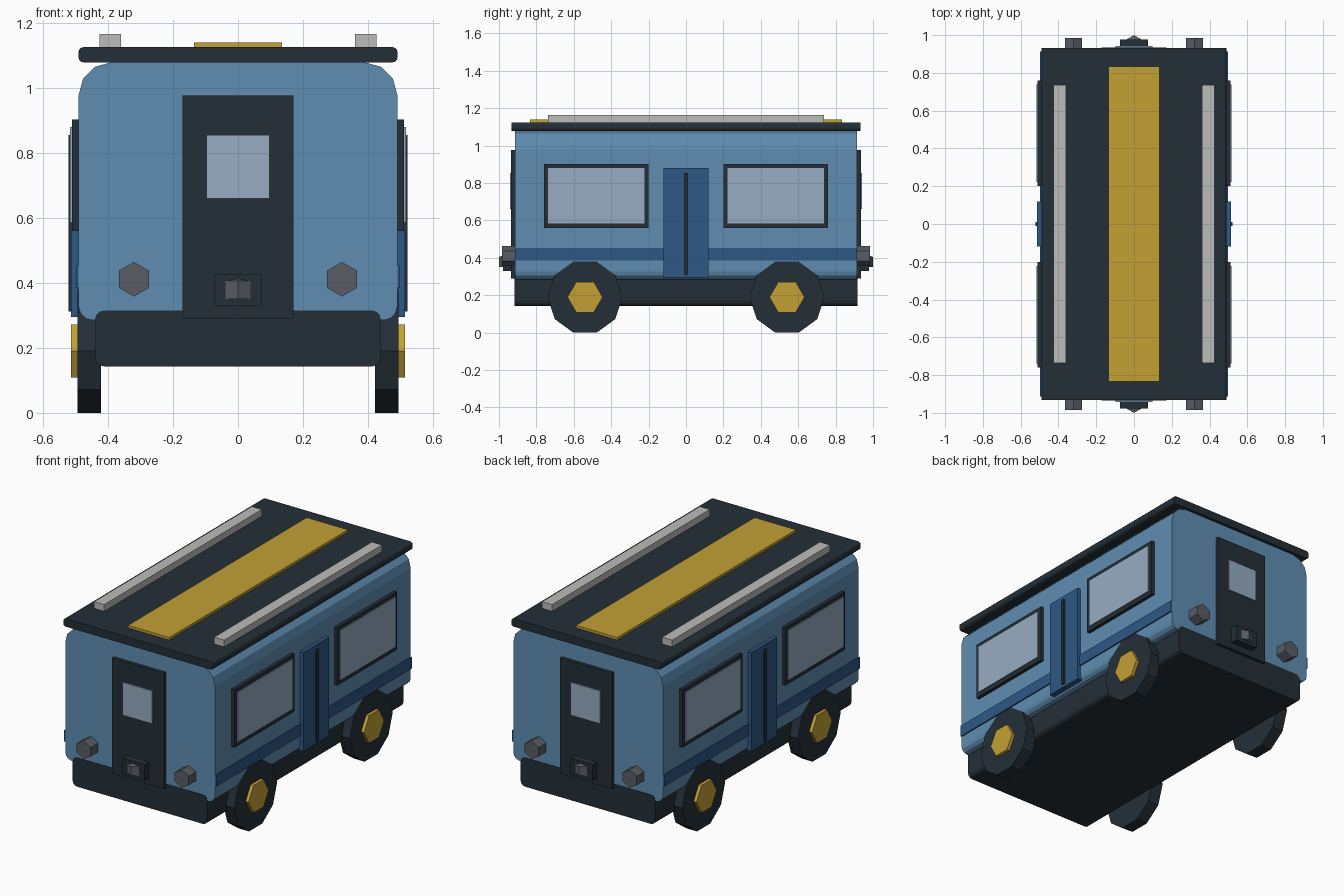
import bpy, bmesh, math

if "Cube" in bpy.data.objects:
    bpy.data.objects.remove(bpy.data.objects["Cube"])


def material(name, rgb):
    m = bpy.data.materials.new(name)
    lin = [((c / 255 + 0.055) / 1.055) ** 2.4 if c > 10 else c / 255 / 12.92 for c in rgb]
    m.diffuse_color = (*lin, 1)
    m.use_nodes = True
    m.node_tree.nodes["Principled BSDF"].inputs["Base Color"].default_value = m.diffuse_color
    return m


BLUE = material("body blue", (95, 141, 178))
NAVY = material("stripe blue", (46, 88, 133))
DARK = material("charcoal", (36, 47, 55))
GOLD = material("gold", (195, 161, 53))
PALE = material("light grey", (188, 188, 186))
GLASS = material("window glass", (150, 172, 194))
STEEL = material("steel grey", (88, 93, 101))


def prism(name, pts, axis, lo, hi, mat):
    """Extrude a 2D outline along an axis; outline is in the other two axes, in order."""
    lo, hi = min(lo, hi), max(lo, hi)

    def place(p, d):
        c = list(p)
        c.insert(axis, d)
        return c
    bm = bmesh.new()
    a = [bm.verts.new(place(p, lo)) for p in pts]
    b = [bm.verts.new(place(p, hi)) for p in pts]
    n = len(pts)
    bm.faces.new(a)
    bm.faces.new(b)
    for i in range(n):
        j = (i + 1) % n
        bm.faces.new((a[i], a[j], b[j], b[i]))
    bmesh.ops.recalc_face_normals(bm, faces=bm.faces)
    me = bpy.data.meshes.new(name)
    bm.to_mesh(me)
    bm.free()
    me.materials.append(mat)
    ob = bpy.data.objects.new(name, me)
    bpy.context.collection.objects.link(ob)
    return ob


def box(name, x0, x1, y0, y1, z0, z1, mat):
    return prism(name, [(x0, y0), (x1, y0), (x1, y1), (x0, y1)], 2, z0, z1, mat)


def ngon(cx, cy, r, n, start=0.0):
    return [(cx + r * math.cos(start + 2 * math.pi * i / n),
             cy + r * math.sin(start + 2 * math.pi * i / n)) for i in range(n)]


def rounded(w, z0, z1, rb, rt, seg=3):
    """Rounded rectangle, half width w, with bottom and top corner radii."""
    pts = []
    for cx, cz, r, a0 in ((w - rt, z1 - rt, rt, 0), (-w + rt, z1 - rt, rt, 90),
                          (-w + rb, z0 + rb, rb, 180), (w - rb, z0 + rb, rb, 270)):
        for i in range(seg + 1):
            a = math.radians(a0 + 90 * i / seg)
            pts.append((cx + r * math.cos(a), cz + r * math.sin(a)))
    return pts


# Main shell, underframe and roof
prism("body", rounded(0.49, 0.285, 1.078, 0.042, 0.1), 1, -0.915, 0.915, BLUE)
prism("underframe", rounded(0.44, 0.143, 0.315, 0.028, 0.028), 1, -0.917, 0.917, DARK)
prism("roof", rounded(0.491, 1.078, 1.125, 0.016, 0.016), 1, -0.932, 0.932, DARK)
box("roof_stripe", -0.135, 0.135, -0.835, 0.835, 1.12, 1.14, GOLD)

for s, side in ((1, "right"), (-1, "left")):
    # Roof rail, side stripe and sliding door
    box(f"roof_rail_{side}", s * 0.36, s * 0.426, -0.737, 0.737, 1.12, 1.165, PALE)
    box(f"side_stripe_{side}", s * 0.48, s * 0.498, -0.913, 0.913, 0.385, 0.453, NAVY)
    box(f"side_door_{side}", s * 0.48, s * 0.513, -0.12, 0.12, 0.295, 0.88, NAVY)
    box(f"door_seam_{side}", s * 0.48, s * 0.522, -0.01, 0.01, 0.312, 0.855, DARK)
    for t, end in ((-1, "front"), (1, "back")):
        # Side windows
        box(f"window_frame_{end}_{side}", s * 0.48, s * 0.51,
            t * 0.2, t * 0.76, 0.56, 0.903, DARK)
        box(f"window_glass_{end}_{side}", s * 0.5, s * 0.516,
            t * 0.222, t * 0.738, 0.585, 0.88, GLASS)
        # Wheels with hexagonal hubs
        prism(f"wheel_{end}_{side}", ngon(t * 0.54, 0.19, 0.2, 10),
              0, s * 0.422, s * 0.494, DARK)
        prism(f"hub_{end}_{side}", ngon(t * 0.54, 0.19, 0.094, 6),
              0, s * 0.48, s * 0.513, GOLD)
        # Buffers
        prism(f"buffer_{end}_{side}", ngon(s * 0.32, 0.411, 0.053, 6, math.pi / 6),
              1, t * 0.90, t * 0.985, STEEL)

for t, end in ((-1, "front"), (1, "back")):
    # End door with its window
    box(f"end_door_{end}", -0.171, 0.171, t * 0.90, t * 0.935, 0.29, 0.976, DARK)
    box(f"end_door_glass_{end}", -0.097, 0.097, t * 0.93, t * 0.942, 0.66, 0.854, GLASS)
    # Coupler block and hexagonal knob with a low pointed cap
    box(f"coupler_block_{end}", -0.073, 0.073, t * 0.92, t * 0.978, 0.33, 0.426, DARK)
    knob = prism(f"coupler_knob_{end}", ngon(0, t * 0.954, 0.046, 6, math.pi / 6),
                 2, 0.35, 0.405, STEEL)
    bm = bmesh.new()
    bm.from_mesh(knob.data)
    top = max(bm.faces, key=lambda f: f.calc_center_median().z)
    tip = bmesh.ops.poke(bm, faces=[top])["verts"][0]
    tip.co.z = 0.421
    bm.to_mesh(knob.data)
    bm.free()
